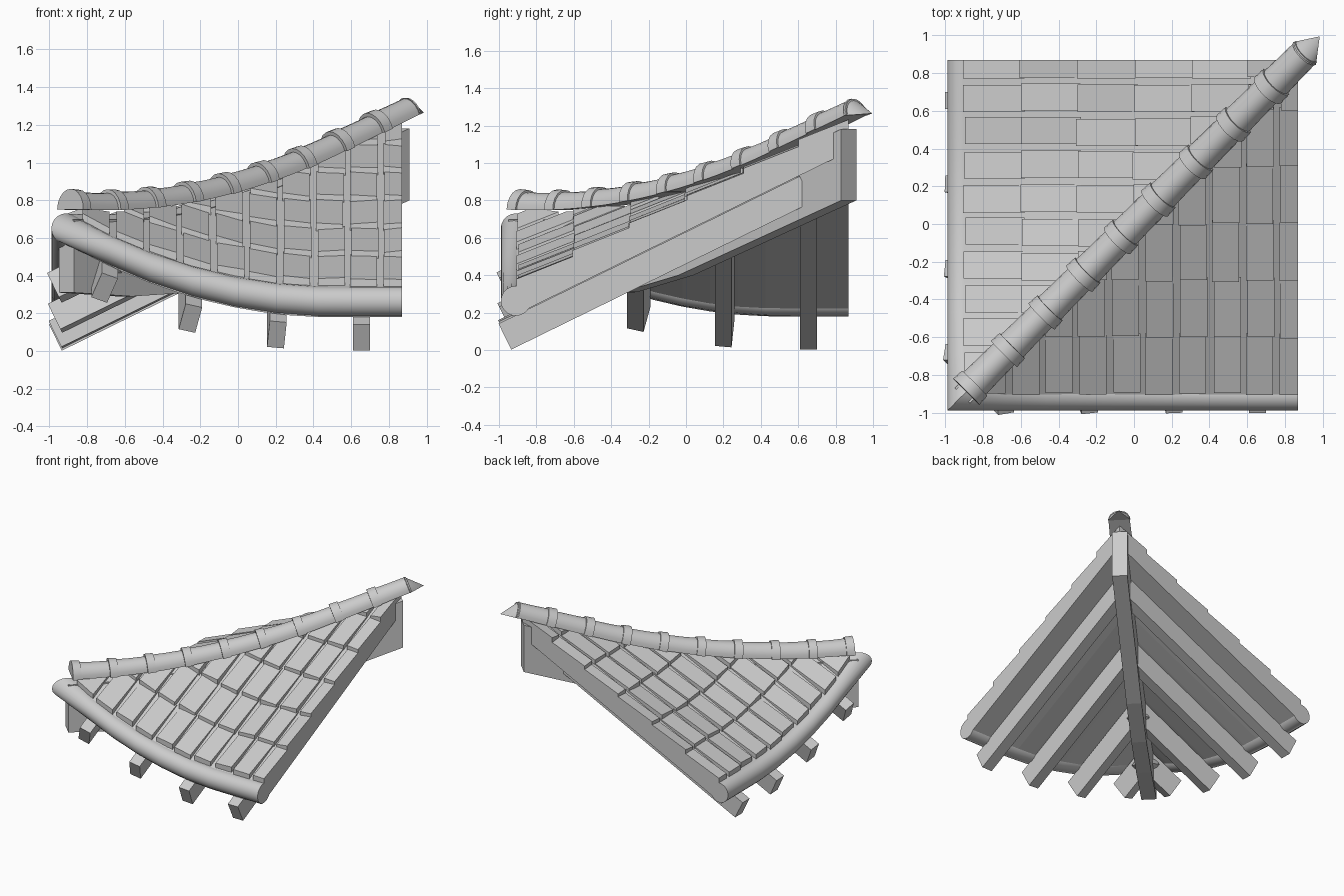
import bpy, bmesh, math, random
from mathutils import Vector

if "Cube" in bpy.data.objects:
    bpy.data.objects.remove(bpy.data.objects["Cube"])

random.seed(4)
EDGE = 0.87          # cut side of the roof corner
SLOPE = 0.49


def lift(x):
    return 0.195 * max(0.0, 0.5 - x) ** 2


def surf(x, y, off=0.0):
    # roof surface of the front slope: straight up the slope, lifted toward the corner
    return Vector((x, y, 0.30 + SLOPE * (y + 0.95) + lift(x) + off))


def loft(bm, rings, caps=True):
    # skin a row of closed rings
    rows = [[bm.verts.new(p) for p in r] for r in rings]
    n = len(rows[0])
    for a, b in zip(rows, rows[1:]):
        for i in range(n):
            j = (i + 1) % n
            bm.faces.new((a[i], a[j], b[j], b[i]))
    if caps:
        bm.faces.new(rows[0][::-1])
        bm.faces.new(rows[-1])


def finish(name, bm, smooth=None):
    bmesh.ops.recalc_face_normals(bm, faces=bm.faces)
    me = bpy.data.meshes.new(name)
    bm.to_mesh(me)
    bm.free()
    ob = bpy.data.objects.new(name, me)
    bpy.context.collection.objects.link(ob)
    if smooth:
        bpy.ops.object.select_all(action='DESELECT')
        ob.select_set(True)
        bpy.context.view_layer.objects.active = ob
        bpy.ops.object.shade_smooth_by_angle(angle=math.radians(smooth))


def finish_pair(name, bm, smooth=None):
    # second slope is the first one reflected in the diagonal x = y
    other = bm.copy()
    for v in other.verts:
        v.co.x, v.co.y = v.co.y, v.co.x
    finish("front_" + name, bm, smooth)
    finish("left_" + name, other, smooth)


# roof deck
bm = bmesh.new()
rings = []
for i in range(13):
    x = -0.91 + (EDGE + 0.91) * i / 12
    rings.append([surf(x, -0.93, 0.02), surf(x, x, 0.02),
                  surf(x, x, -0.13), surf(x, -0.93, -0.13)])
loft(bm, rings)
finish_pair("deck", bm)

# overlapping roof tiles
bm = bmesh.new()
for row in range(6):
    for k in range(-2, 8):
        c = 0.491 - 0.178 * k + random.uniform(-0.006, 0.006)
        x0, x1 = max(c - 0.072, -0.9), min(c + 0.072, EDGE)
        y0 = -0.9 + 0.3 * row + random.uniform(-0.008, 0.008)
        y1 = -0.9 + 0.3 * (row + 1) + 0.02
        if x1 < y0:
            continue
        roll = random.uniform(-0.006, 0.006)
        rings = []
        for y, top in ((y0, 0.06), (y1, 0.03)):
            rings.append([surf(x0, y, 0.0), surf(x1, y, 0.0),
                          surf(x1, y, top + roll), surf(x0, y, top - roll)])
        loft(bm, rings)
bmesh.ops.bisect_plane(bm, geom=bm.verts[:] + bm.edges[:] + bm.faces[:], dist=1e-5,
                       plane_co=(0, 0, 0), plane_no=(-1, 1, 0), clear_outer=True)
bmesh.ops.bisect_plane(bm, geom=bm.verts[:] + bm.edges[:] + bm.faces[:], dist=1e-5,
                       plane_co=(0, EDGE, 0), plane_no=(0, 1, 0), clear_outer=True)
finish_pair("tiles", bm)

# round eave moulding, mitred at the corner
bm = bmesh.new()
R, YC, N = 0.08, -0.91, 20
rings = []
for i in range(9):
    x = YC + (EDGE - YC) * i / 8
    ring = []
    for j in range(N):
        a = 2 * math.pi * j / N
        y = YC + R * math.cos(a)
        ring.append((y if i == 0 else x, y, 0.263 + lift(x) + R * math.sin(a)))
    rings.append(ring)
loft(bm, rings)
finish_pair("eave_moulding", bm, 40)

# rafters, rolled to follow the surface
bm = bmesh.new()
for x in (0.655, 0.225, -0.205, -0.635):
    gx = -0.39 * max(0.0, 0.5 - x)
    d = Vector((0, 1, SLOPE)).normalized()
    n = Vector((-gx, -SLOPE, 1)).normalized()
    s = d.cross(n).normalized()
    rings = []
    for y in (-1.055, x - 0.1):
        p = surf(x, y)
        rings.append([p + s * a - n * b for a, b in
                      ((-0.045, 0.12), (0.045, 0.12), (0.045, 0.274), (-0.045, 0.274))])
    loft(bm, rings)
finish_pair("rafters", bm)

# hip beam under the diagonal
bm = bmesh.new()
side = Vector((1, -1, 0)).normalized()
rings = []
for t, z in ((-0.91, 0.31), (-0.6, 0.29), (-0.3, 0.31), (0, 0.40), (0.435, 0.60), (0.87, 0.80)):
    top = surf(t, t, -0.01)
    low = Vector((t, t, z))
    w = side * 0.057
    rings.append([top - w, top + w, low + w, low - w])
loft(bm, rings)
finish("hip_beam", bm)


# ridge caps along the diagonal
def arch(t, r):
    tan = Vector((1, 1, SLOPE - 0.39 * max(0.0, 0.5 - t))).normalized()
    up = side.cross(tan)
    base = surf(t, t, 0.045)
    return [base + side * (r * math.cos(math.pi * j / 10))
            + up * (r * 1.12 * math.sin(math.pi * j / 10)) for j in range(11)]


bm = bmesh.new()
for i in range(9):
    t = -0.89 + 0.2 * i
    loft(bm, [arch(t, 0.098), arch(t + 0.045, 0.095)])
    loft(bm, [arch(t + 0.02, 0.086), arch(t + 0.11, 0.082), arch(t + 0.205, 0.08)])
finish("ridge_caps", bm, 35)

# pointed end of the ridge
bm = bmesh.new()
ring = [bm.verts.new(p) for p in arch(0.905, 0.085)]
tip = bm.verts.new((0.985, 0.995, 1.265))
for a, b in zip(ring, ring[1:] + ring[:1]):
    bm.faces.new((a, b, tip))
bm.faces.new(ring)
finish("ridge_point", bm, 35)
